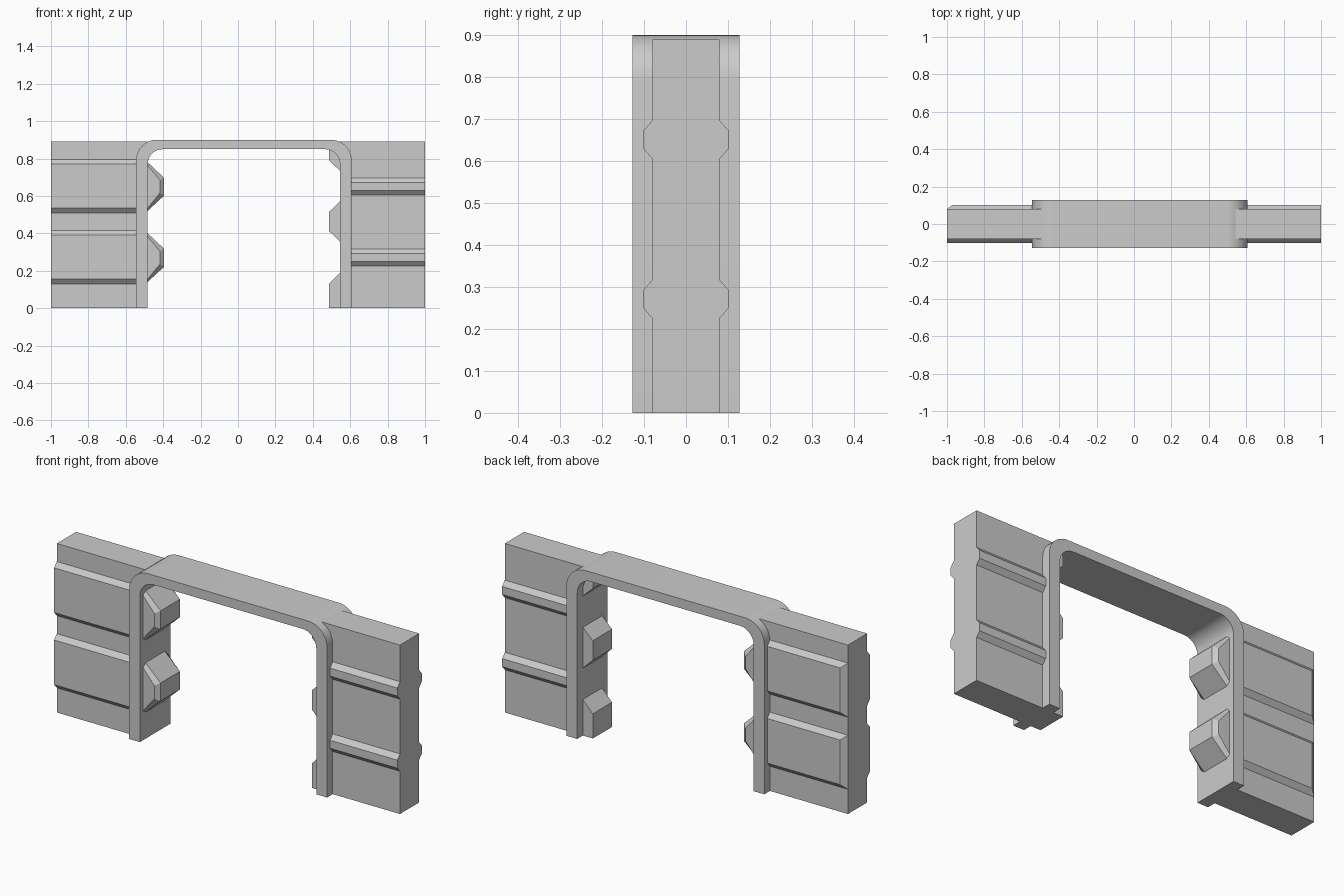
import bpy, bmesh
from math import cos, sin, pi, radians

if "Cube" in bpy.data.objects:
    bpy.data.objects.remove(bpy.data.objects["Cube"])


def loft(name, rings, smooth=False):
    """Skin a stack of equal-length point rings and cap both ends."""
    bm = bmesh.new()
    vs = [[bm.verts.new(p) for p in r] for r in rings]
    n = len(rings[0])
    for a, b in zip(vs, vs[1:]):
        for i in range(n):
            j = (i + 1) % n
            bm.faces.new((a[i], a[j], b[j], b[i]))
    bm.faces.new(vs[0])
    bm.faces.new(vs[-1])
    bmesh.ops.recalc_face_normals(bm, faces=bm.faces)
    me = bpy.data.meshes.new(name)
    bm.to_mesh(me)
    bm.free()
    ob = bpy.data.objects.new(name, me)
    bpy.context.collection.objects.link(ob)
    if smooth:
        bpy.ops.object.select_all(action='DESELECT')
        ob.select_set(True)
        bpy.context.view_layer.objects.active = ob
        bpy.ops.object.shade_smooth_by_angle(angle=radians(30))
    return ob


def ring(profile, y):
    return [(x, y, z) for x, z in profile]


def rect(x0, x1, z0, z1):
    return [(x0, z0), (x1, z0), (x1, z1), (x0, z1)]


def prism(name, profile, half, smooth=False):
    return loft(name, [ring(profile, -half), ring(profile, half)], smooth)


def arc(cx, cz, r, a0, a1, n=10):
    return [(cx + r * cos(a0 + (a1 - a0) * i / n),
             cz + r * sin(a0 + (a1 - a0) * i / n)) for i in range(n + 1)]


# Rounded arch frame
RO, RI = 0.11, 0.08
LO, LI, RIN, ROUT = -0.545, -0.483, 0.545, 0.608
outline = ([(LO, 0)] + arc(LO + RO, 0.9 - RO, RO, pi, pi / 2)
           + arc(ROUT - RO, 0.9 - RO, RO, pi / 2, 0) + [(ROUT, 0), (RIN, 0)]
           + arc(RIN - RI, 0.85 - RI, RI, 0, pi / 2)
           + arc(LI + RI, 0.85 - RI, RI, pi / 2, pi) + [(LI, 0)])
prism("arch_frame", outline, 0.127, smooth=True)

# Side walls, their inner ends buried in the arch
prism("left_wall", [(-1, 0), (-0.51, 0), (-0.51, 0.8), (-0.485, 0.89), (-1, 0.89)], 0.08)
prism("right_wall", [(0.57, 0), (1, 0), (1, 0.89), (0.54, 0.89), (0.57, 0.8)], 0.08)


# Raised bands with sloped top and bottom edges
def band(name, x0, x1, z0, z1, side, end=0.0):
    s = 0.025
    loft(name, [ring(rect(x0, x1, z0, z1), side * 0.078),
                ring(rect(x0, x1, z0, z1), side * 0.08),
                ring(rect(x0 + end, x1, z0 + s, z1 - s), side * 0.102)])


for side, word in ((-1, "front"), (1, "back")):
    for i in range(2):
        lift = 0.38 * i
        band(f"left_{word}_panel_{i}", -1, -0.52, 0.13 + lift, 0.415 + lift,
             side, 0.03 if side > 0 else 0)
        band(f"right_{word}_rib_{i}", 0.58, 1, 0.225 + lift, 0.317 + lift, side)

# Chamfered teeth on the left leg
for i in range(2):
    d = 0.38 * i
    full = [(-0.5, 0.14 + d), (-0.483, 0.14 + d), (-0.395, 0.222 + d),
            (-0.395, 0.317 + d), (-0.483, 0.4 + d), (-0.5, 0.4 + d)]
    flat = [(-0.5, 0.155 + d), (-0.483, 0.155 + d), (-0.418, 0.235 + d),
            (-0.418, 0.305 + d), (-0.483, 0.382 + d), (-0.5, 0.382 + d)]
    loft(f"left_tooth_{i}", [ring(flat, -0.1), ring(full, -0.08),
                             ring(full, 0.08), ring(flat, 0.1)])

# Socket teeth on the right leg, interlocking with the left ones
prism("right_tooth_low", [(0.56, 0), (0.56, 0.19), (0.545, 0.19), (0.487, 0.13), (0.487, 0)], 0.08)
prism("right_tooth_mid", [(0.56, 0.355), (0.545, 0.355), (0.487, 0.412), (0.487, 0.515),
                          (0.545, 0.57), (0.56, 0.57)], 0.08)
prism("right_tooth_high", [(0.56, 0.735), (0.545, 0.735), (0.487, 0.79), (0.487, 0.86),
                           (0.56, 0.83)], 0.08)
